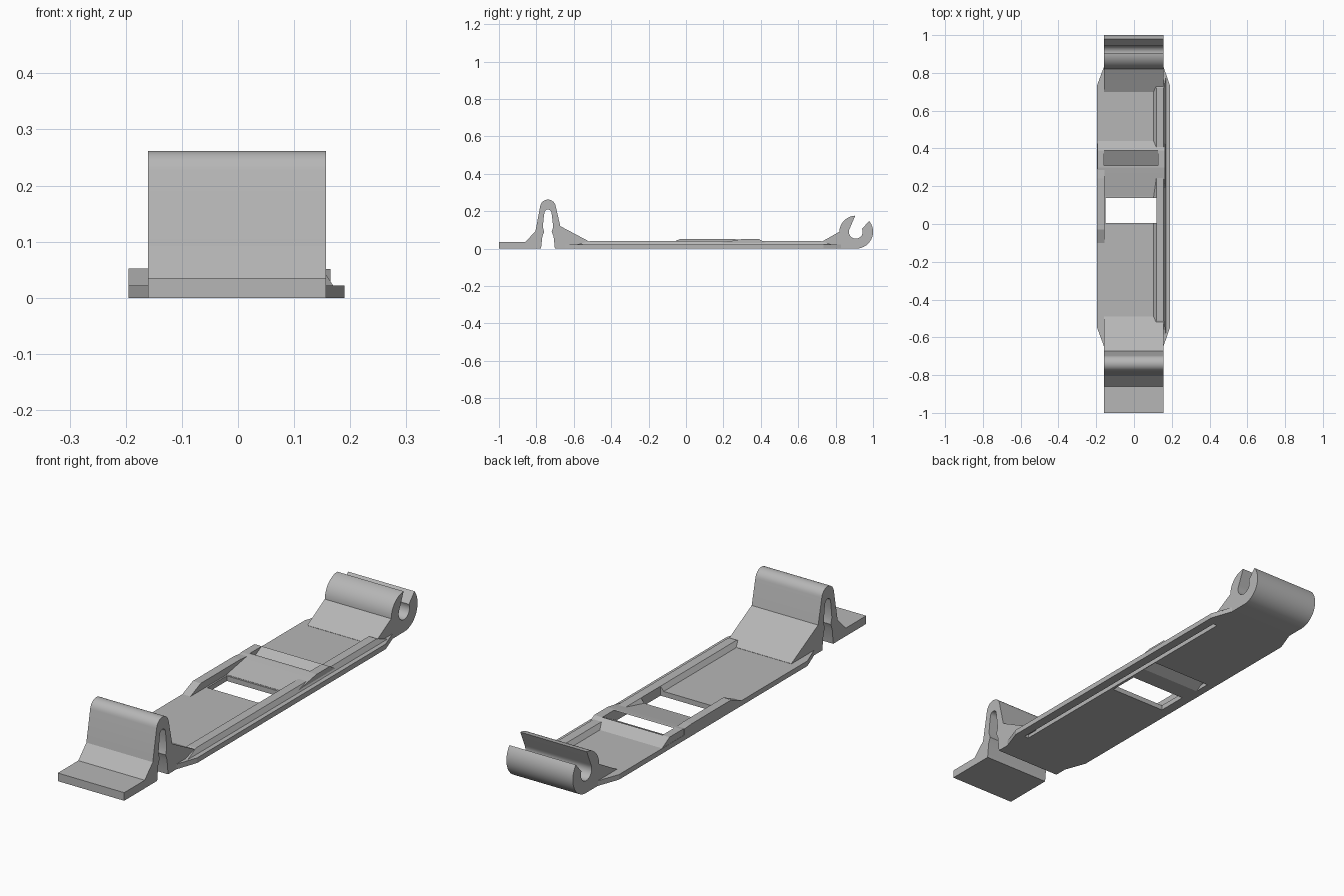
import bpy, bmesh
from math import sin, cos, radians

if "Cube" in bpy.data.objects:
    bpy.data.objects.remove(bpy.data.objects["Cube"])

grey = bpy.data.materials.new("plain_grey")
grey.use_nodes = True
GREY = (0.47, 0.47, 0.47, 1)
grey.diffuse_color = GREY
grey.node_tree.nodes["Principled BSDF"].inputs["Base Color"].default_value = GREY


def finish(name, bm):
    bmesh.ops.recalc_face_normals(bm, faces=bm.faces)
    mesh = bpy.data.meshes.new(name)
    bm.to_mesh(mesh)
    bm.free()
    mesh.materials.append(grey)
    ob = bpy.data.objects.new(name, mesh)
    bpy.context.collection.objects.link(ob)
    return ob


def prism(name, points, lo, hi, axis="x"):
    """Extrude a (y, z) profile along x, or an (x, y) outline along z."""
    bm = bmesh.new()
    place = (lambda a, b, t: (t, a, b)) if axis == "x" else (lambda a, b, t: (a, b, t))
    ends = [[bm.verts.new(place(a, b, t)) for a, b in points] for t in (lo, hi)]
    for ring in ends:
        bm.faces.new(ring)
    n = len(points)
    for i in range(n):
        j = (i + 1) % n
        bm.faces.new((ends[0][i], ends[0][j], ends[1][j], ends[1][i]))
    return finish(name, bm)


def box(name, x0, x1, y0, y1, z0, z1):
    return prism(name, [(y0, z0), (y1, z0), (y1, z1), (y0, z1)], x0, x1)


def arc(cy, cz, r, start, end, steps):
    angles = [radians(start + (end - start) * i / steps) for i in range(steps + 1)]
    return [(cy + r * cos(a), cz + r * sin(a)) for a in angles]


def cut(targets, cutter):
    for ob in targets:
        mod = ob.modifiers.new("cut", "BOOLEAN")
        mod.operation, mod.solver, mod.object = "DIFFERENCE", "EXACT", cutter
        bpy.context.view_layer.objects.active = ob
        bpy.ops.object.modifier_apply(modifier=mod.name)
    bpy.data.objects.remove(cutter)


LEFT, RIGHT = -0.16, 0.157

# Front spring clip: foot, arched loop with an open slot, ramp down to the plate
mid = -0.738
half_slot = [(0.037, 0), (0.03, 0.065), (0.02, 0.09), (0.028, 0.115), (0.022, 0.17)]
slot = [(mid + d, z) for d, z in half_slot]
slot += arc(mid, 0.19, 0.019, 0, 180, 10)
slot += [(mid - d, z) for d, z in reversed(half_slot)]
clip = [(-1, 0), (-1, 0.035), (-0.86, 0.035), (-0.805, 0.092)]
clip += arc(mid, 0.22, 0.042, 170, 10, 14)
clip += [(-0.672, 0.12), (-0.49, 0.023), (-0.49, 0.015), (-0.645, 0.015), (-0.645, 0)]
clip += slot
front_clip = prism("front_clip", clip, LEFT, RIGHT)

# Rear hook: open C-shaped ring with a ramp
hook = [(0.825, 0), (0.825, 0.015), (0.70, 0.015), (0.70, 0.023), (0.735, 0.042), (0.82, 0.09)]
hook += arc(0.908, 0.088, 0.088, 175, 92, 12)
hook += arc(0.908, 0.09, 0.037, 150, 385, 18)
hook += arc(0.91, 0.09, 0.09, 40, -90, 18)
rear_hook = prism("rear_hook", hook, LEFT, RIGHT)

# Base plate with tapered ends
plate = prism("base_plate", [
    (LEFT, -0.645), (RIGHT, -0.645), (0.19, -0.55), (0.19, 0.735),
    (RIGHT, 0.83), (LEFT, 0.83), (-0.195, 0.735), (-0.195, -0.55)], 0, 0.022, "z")

# Bevelled side rail
bm = bmesh.new()
rings = []
for x0, x1, y0, y1, z in ((0.1, 0.172, -0.6, 0.79, 0.018), (0.118, 0.157, -0.51, 0.72, 0.041)):
    rings.append([bm.verts.new((x, y, z)) for x, y in ((x0, y0), (x1, y0), (x1, y1), (x0, y1))])
bm.faces.new(rings[0])
bm.faces.new(rings[1])
for i in range(4):
    j = (i + 1) % 4
    bm.faces.new((rings[0][i], rings[0][j], rings[1][j], rings[1][i]))
rail = finish("side_rail", bm)

# Raised cross bridge and the short wall beside the window
bridge = prism("cross_bridge", [
    (0.145, 0.018), (0.145, 0.023), (0.27, 0.046), (0.30, 0.051),
    (0.39, 0.051), (0.44, 0.022), (0.44, 0.018)], -0.194, 0.165)
wall = prism("window_wall", [
    (-0.10, 0.018), (-0.10, 0.022), (-0.03, 0.052), (0.24, 0.052),
    (0.29, 0.048), (0.29, 0.018)], -0.195, -0.157)

# Window, slanted strap slot and underside groove
cut([plate, rail], box("window_cutter", -0.15, 0.118, 0.005, 0.138, -0.1, 0.1))
slant = prism("slot_cutter", [(0.202, -0.01), (0.272, -0.01), (0.41, 0.062), (0.33, 0.062)],
              LEFT, 0.127)
cut([plate, rail, bridge], slant)
cut([plate, rail], box("groove_cutter", 0.13, 0.15, -0.54, 0.70, -0.1, 0.028))

# Smooth the curved parts
bpy.ops.object.select_all(action="DESELECT")
for ob in (front_clip, rear_hook):
    ob.select_set(True)
bpy.context.view_layer.objects.active = front_clip
bpy.ops.object.shade_smooth_by_angle(angle=radians(25))
